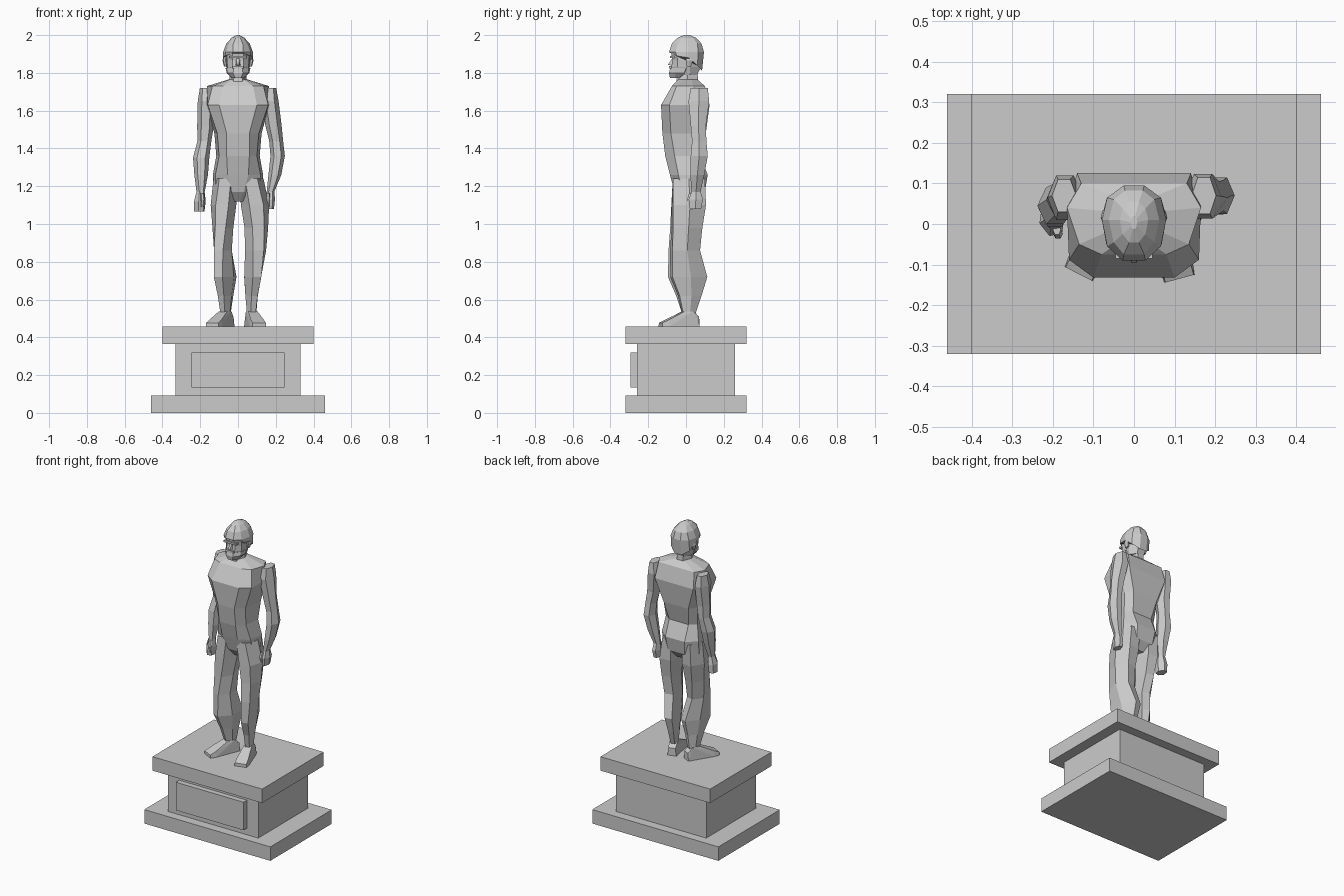
import bpy, bmesh
from math import sin, cos, pi, radians


def finish(name, bm):
    bmesh.ops.recalc_face_normals(bm, faces=bm.faces)
    me = bpy.data.meshes.new(name)
    bm.to_mesh(me)
    bm.free()
    ob = bpy.data.objects.new(name, me)
    bpy.context.collection.objects.link(ob)
    return ob


def box(name, x, y0, y1, z0, z1):
    bm = bmesh.new()
    bmesh.ops.create_cube(bm, size=1)
    for v in bm.verts:
        v.co = (v.co.x * 2 * x, (y0 + y1) / 2 + v.co.y * (y1 - y0), (z0 + z1) / 2 + v.co.z * (z1 - z0))
    return finish(name, bm)


def loft(name, rings):
    """Skin a stack of equal-length point rings and cap the ends."""
    bm = bmesh.new()
    vs = [[bm.verts.new(p) for p in r] for r in rings]
    n = len(vs[0])
    for a, b in zip(vs, vs[1:]):
        for i in range(n):
            j = (i + 1) % n
            bm.faces.new((a[i], a[j], b[j], b[i]))
    bm.faces.new(vs[0])
    bm.faces.new(vs[-1])
    return finish(name, bm)


def hexring(cx, cy, z, rx, ry, turn=0):
    """Six-sided section, flat to the front, turned about z."""
    t, out = radians(turn), []
    for k in range(6):
        x, y = rx * cos(k * pi / 3), ry * sin(k * pi / 3) / 0.866
        out.append((cx + x * cos(t) - y * sin(t), cy + x * sin(t) + y * cos(t), z))
    return out


def mirror_ring(z, half):
    """Closed section from the right half, listed front to back."""
    full = list(half) + [(-p[0],) + tuple(p[1:]) for p in reversed(half)]
    return [(p[0], p[1], p[2] if len(p) > 2 else z) for p in full]


def hull(name, pts):
    bm = bmesh.new()
    for p in pts:
        bm.verts.new(p)
    bmesh.ops.convex_hull(bm, input=bm.verts)
    return finish(name, bm)


# Pedestal
box("pedestal_base", .46, -.32, .32, 0, .092)
box("pedestal_body", .33, -.26, .26, .092, .365)
box("pedestal_top", .40, -.32, .32, .365, .457)
box("plaque", .247, -.295, -.255, .135, .32)

# Torso
loft("torso", [mirror_ring(z, h) for z, h in [
    (1.765, [(.03, -.04), (.045, -.01), (.05, .03), (.03, .06)]),
    (1.73, [(.08, -.075), (.135, -.05), (.165, .04), (.13, .10)]),
    (1.63, [(.10, -.132), (.16, -.088), (.165, .05), (.14, .125)]),
    (1.48, [(.06, -.125), (.11, -.08), (.125, .06), (.09, .105)]),
    (1.36, [(.06, -.11), (.10, -.06), (.115, .045), (.07, .075)]),
    (1.26, [(.055, -.085), (.12, -.04), (.133, .06), (.07, .115)]),
    (1.17, [(.03, -.06), (.12, -.02), (.13, .05), (.06, .10)]),
    (1.12, [(.01, -.02), (.05, -.01), (.06, .03), (.02, .06)])]])

# Legs: x, y, z, half width, half depth, turn
legs = {
    "left": [(-.068, .015, 1.24, .062, .085, 0), (-.077, .01, 1.10, .068, .085, -5),
             (-.08, -.005, .98, .056, .075, -10), (-.08, -.02, .86, .05, .068, -20),
             (-.068, -.005, .72, .05, .088, -25), (-.066, .005, .62, .036, .055, -27),
             (-.066, .015, .53, .026, .035, -27)],
    "right": [(.07, .015, 1.24, .065, .085, 0), (.09, .015, 1.10, .075, .088, 5),
              (.097, .005, .98, .063, .078, 8), (.093, -.005, .86, .057, .075, 12),
              (.078, .015, .72, .046, .095, 14), (.072, .02, .62, .034, .06, 15),
              (.072, .015, .53, .026, .035, 15)]}
for side, rows in legs.items():
    loft(side + "_leg", [hexring(*r) for r in rows])

# Feet: toes pointing outward
foot = [(-.05, .028, 0), (-.05, .022, .05), (-.02, .026, .08), (.03, .025, .08),
        (.12, .036, .035), (.155, .036, .02), (.155, .038, 0), (.12, .042, 0)]
for side, ax, ay, turn in (("left", -.066, .015, -27), ("right", .072, .015, 15)):
    t = radians(turn)
    hull(side + "_foot", [(ax + u * sin(t) + s * v * cos(t), ay - u * cos(t) + s * v * sin(t), .457 + z)
                          for u, v, z in foot for s in (-1, 1)])

# Arms down to closed hands
arms = {
    "left": [(-.172, .07, 1.72, .03, .04, 0), (-.17, .065, 1.65, .043, .055, 0),
             (-.172, .06, 1.52, .044, .042, 0), (-.178, .06, 1.44, .037, .04, 0),
             (-.195, .045, 1.35, .043, .045, 0), (-.195, .03, 1.26, .036, .036, 0),
             (-.198, .015, 1.17, .022, .025, 10), (-.202, .01, 1.12, .032, .037, 15),
             (-.205, .012, 1.065, .028, .032, 15)],
    "right": [(.172, .07, 1.72, .03, .045, 0), (.17, .068, 1.65, .045, .055, 0),
              (.188, .065, 1.52, .043, .04, 0), (.202, .07, 1.44, .037, .038, 0),
              (.21, .07, 1.36, .038, .045, 0), (.195, .06, 1.26, .034, .037, 0),
              (.172, .053, 1.17, .02, .024, 0), (.172, .052, 1.13, .024, .038, 0),
              (.17, .05, 1.08, .02, .03, 0)]}
for side, rows in arms.items():
    loft(side + "_arm", [hexring(*r) for r in rows])
    x, y = rows[-2][0], rows[-2][1]
    s = 1 if x > 0 else -1
    loft(side + "_thumb", [hexring(x - s * .012, y - .024, 1.165, .01, .012),
                           hexring(x - s * .015, y - .034, 1.13, .012, .012),
                           hexring(x - s * .012, y - .03, 1.09, .008, .008)])

# Neck
loft("neck", [hexring(0, .005, 1.73, .05, .06), hexring(0, .01, 1.83, .04, .05)])

# Face
loft("head", [mirror_ring(z, h) for z, h in [
    (1.79, [(.02, -.075), (.045, -.04), (.05, .02), (.025, .06)]),
    (1.83, [(.03, -.078), (.056, -.045), (.062, .02), (.03, .078)]),
    (1.865, [(.03, -.072), (.058, -.045), (.066, .02), (.03, .085)]),
    (1.92, [(.03, -.08), (.06, -.05), (.068, .02), (.03, .085)])]])

# Hair cap, lower at the nape
loft("hair", [mirror_ring(z, h) for z, h in [
    (1.88, [(.028, -.082, 1.905), (.068, -.05, 1.89), (.08, .015, 1.88), (.068, .06, 1.84), (.025, .085, 1.81)]),
    (1.91, [(.028, -.09), (.066, -.055), (.079, .01), (.066, .065), (.025, .095)]),
    (1.955, [(.025, -.075), (.05, -.045), (.062, .01), (.05, .06), (.022, .082)]),
    (1.985, [(.012, -.045), (.028, -.025), (.035, .01), (.028, .038), (.012, .055)]),
    (2.0, [(.003, -.012), (.006, -.006), (.008, .005), (.006, .012), (.003, .02)])]])

# Facial features
box("brow", .045, -.085, -.05, 1.878, 1.89)
hull("nose", [(-.008, -.07, 1.88), (.008, -.07, 1.88), (-.015, -.07, 1.838), (.015, -.07, 1.838),
              (-.006, -.096, 1.843), (.006, -.096, 1.843)])
box("moustache", .028, -.09, -.06, 1.822, 1.836)
loft("beard", [mirror_ring(z, h) for z, h in [
    (1.825, [(.022, -.084), (.055, -.05), (.066, 0), (.03, .01)]),
    (1.80, [(.026, -.09), (.054, -.055), (.06, -.01), (.03, 0)]),
    (1.772, [(.015, -.085), (.03, -.06), (.032, -.035), (.015, -.03)])]])

# Ears
for s, side in ((-1, "left"), (1, "right")):
    loft(side + "_ear", [hexring(s * .066, .015, 1.835, .008, .012),
                         hexring(s * .071, .017, 1.865, .011, .018),
                         hexring(s * .068, .017, 1.89, .008, .015)])
